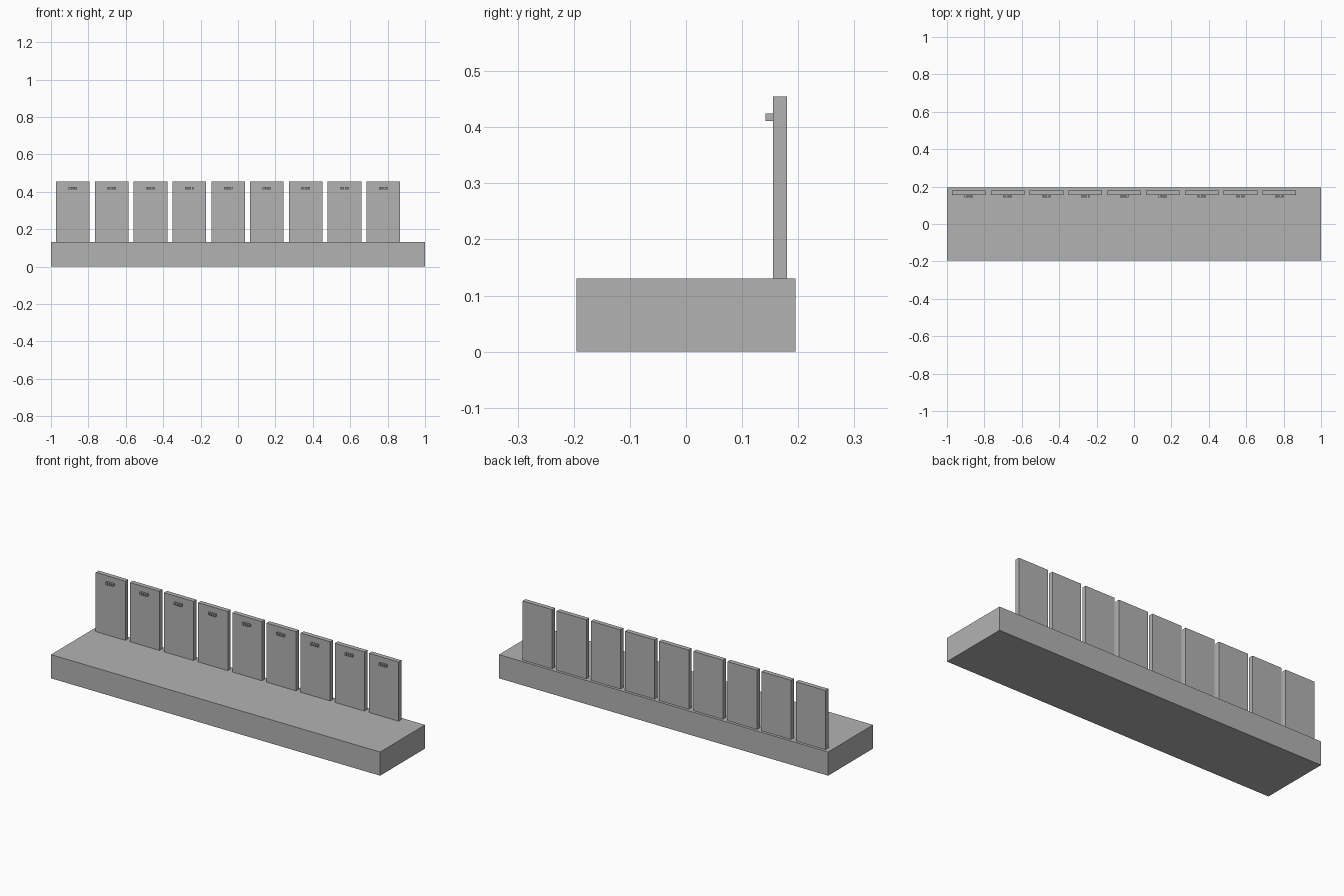
import bpy

# Remove the default cube only
default = bpy.data.objects.get("Cube")
if default:
    bpy.data.objects.remove(default, do_unlink=True)

# One plain grey for everything
grey = bpy.data.materials.new("plain_grey")
grey.use_nodes = True
colour = (0.45, 0.45, 0.45, 1.0)
grey.diffuse_color = colour
grey.node_tree.nodes["Principled BSDF"].inputs["Base Color"].default_value = colour


def box(name, low, high):
    """Add a flat-sided box spanning two opposite corners."""
    centre = [(a + b) / 2 for a, b in zip(low, high)]
    bpy.ops.mesh.primitive_cube_add(size=1, location=centre)
    obj = bpy.context.object
    obj.name = name
    obj.scale = [b - a for a, b in zip(low, high)]
    bpy.ops.object.transform_apply(location=False, rotation=False, scale=True)
    obj.data.materials.append(grey)
    return obj


BASE_TOP = 0.13
PANEL_TOP = 0.455
PANEL_FRONT, PANEL_BACK = 0.155, 0.18
PANEL_WIDTH = 0.18
FIRST, PITCH, COUNT = -0.883, 0.2075, 9

# Long plinth
box("base", (-1, -0.195, 0), (1, 0.195, BASE_TOP))

# Row of upright panels, each with four small raised blank tabs
for i in range(COUNT):
    x = FIRST + i * PITCH
    half = PANEL_WIDTH / 2
    box(f"panel_{i + 1}", (x - half, PANEL_FRONT, BASE_TOP),
        (x + half, PANEL_BACK, PANEL_TOP))
    for j in range(4):
        tab_x = x + (j - 1.5) * 0.012
        box(f"panel_{i + 1}_tab_{j + 1}", (tab_x - 0.0045, 0.142, 0.411),
            (tab_x + 0.0045, PANEL_FRONT, 0.424))
